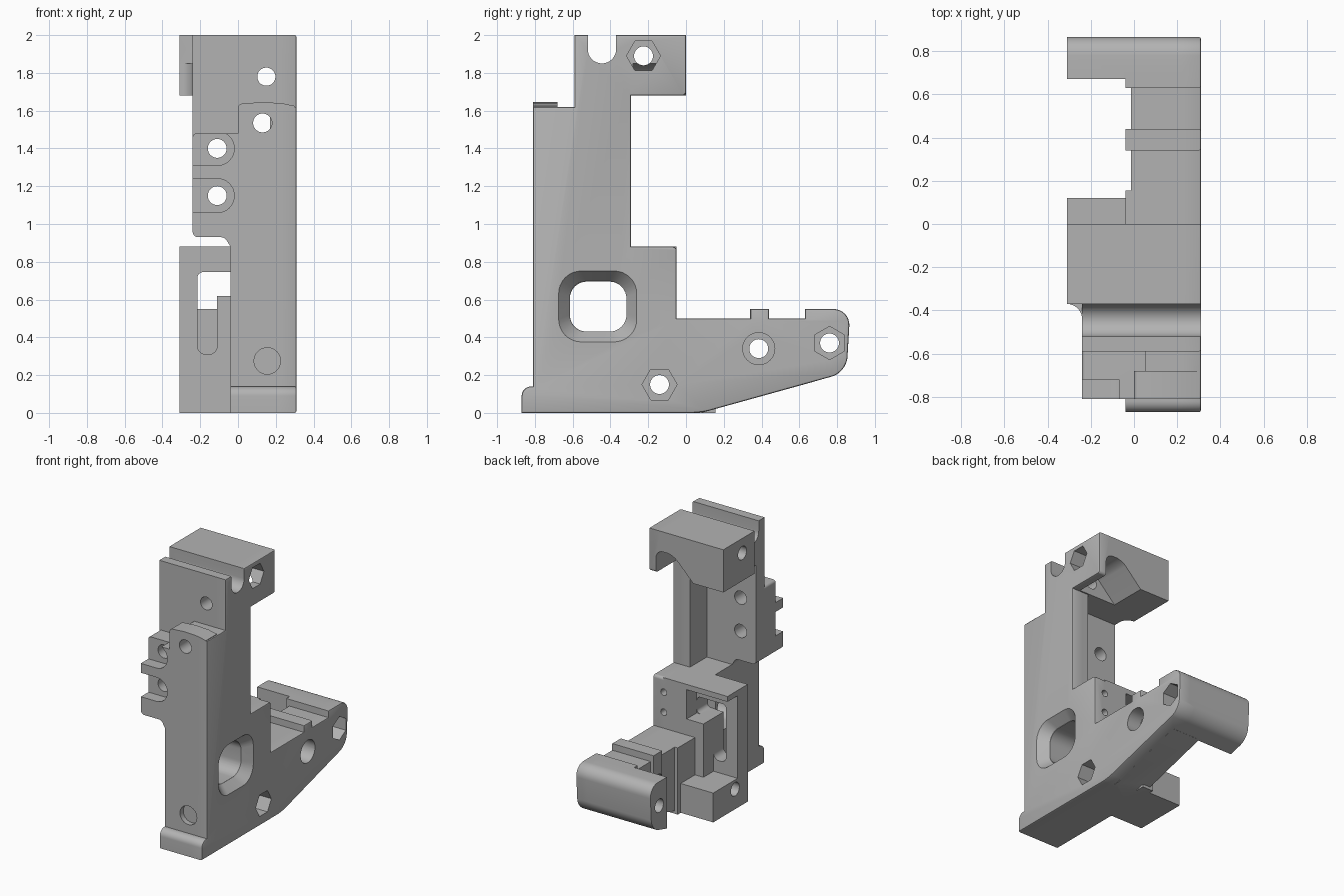
import bpy, bmesh, math

cube = bpy.data.objects.get("Cube")
if cube:
    bpy.data.objects.remove(cube, do_unlink=True)

W = 0.31   # half width; the flat side plate ends here


def rounded(pts):
    """Points are (u, v) or (u, v, r); corners with r become arcs."""
    out = []
    n = len(pts)
    for i, p in enumerate(pts):
        if len(p) == 2:
            out.append(p)
            continue
        x, y, r = p
        ends = []
        for q in (pts[i - 1], pts[(i + 1) % n]):
            d = math.hypot(q[0] - x, q[1] - y)
            ends.append((x + (q[0] - x) * r / d, y + (q[1] - y) * r / d))
        (ax, ay), (bx, by) = ends
        for k in range(9):
            t = k / 8
            wa, wp, wb = (1 - t) ** 2, 1.414 * t * (1 - t), t * t
            s = wa + wp + wb
            out.append(((wa * ax + wp * x + wb * bx) / s, (wa * ay + wp * y + wb * by) / s))
    return out


def ring(u, v, r, n=32, turn=0.0):
    return [(u + r * math.cos(turn + math.tau * k / n), v + r * math.sin(turn + math.tau * k / n))
            for k in range(n)]


def rect(u0, u1, v0, v1, r=None):
    c = [(u0, v0), (u1, v0), (u1, v1), (u0, v1)]
    return [p + (r,) for p in c] if r else c


def prism(name, axis, pts, a, b, taper=1.0, bevel=0.0):
    """Extrude a profile along an axis from a to b; bevel softens the b end."""
    pts = rounded(pts)
    cu = (min(p[0] for p in pts) + max(p[0] for p in pts)) / 2
    cv = (min(p[1] for p in pts) + max(p[1] for p in pts)) / 2
    place = {"x": lambda u, v, t: (t, u, v),
             "y": lambda u, v, t: (u, t, v),
             "z": lambda u, v, t: (u, v, t)}[axis]
    bm = bmesh.new()
    lo = [bm.verts.new(place(u, v, a)) for u, v in pts]
    hi = [bm.verts.new(place(cu + (u - cu) * taper, cv + (v - cv) * taper, b)) for u, v in pts]
    bm.faces.new(lo)
    cap = bm.faces.new(hi)
    for i in range(len(pts)):
        j = (i + 1) % len(pts)
        bm.faces.new((lo[i], lo[j], hi[j], hi[i]))
    bmesh.ops.recalc_face_normals(bm, faces=bm.faces[:])
    if bevel:
        bmesh.ops.bevel(bm, geom=list(cap.edges), offset=bevel, segments=2,
                        profile=0.5, affect="EDGES")
    me = bpy.data.meshes.new(name)
    bm.to_mesh(me)
    bm.free()
    ob = bpy.data.objects.new(name, me)
    bpy.context.collection.objects.link(ob)
    return ob


def box(name, x0, x1, y0, y1, z0, z1):
    return prism(name, "x", rect(y0, y1, z0, z1), x0, x1)


# Side plate carrying the full silhouette
outline = [(-0.87, 0), (0.08, 0, 0.05), (0.85, 0.214, 0.08), (0.87, 0.55, 0.09), (0.63, 0.55),
           (0.63, 0.5), (0.44, 0.5), (0.44, 0.55), (0.34, 0.55), (0.34, 0.5), (-0.05, 0.5),
           (-0.05, 0.88, 0.02), (-0.29, 0.88), (-0.29, 1.68), (0, 1.68, 0.02), (0, 2),
           (-0.59, 2), (-0.59, 1.62), (-0.81, 1.62), (-0.81, 0.14), (-0.87, 0.14, 0.05)]
body = prism("bracket_body", "x", outline, 0.17, W, bevel=0.01)

IN = 0.22  # parts reach this far into the side plate
toe = [(-0.87, 0), (-0.8, 0), (-0.8, 0.14), (-0.87, 0.14, 0.05)]
finger_plate = [(-0.24, 0.93, 0.03), (-0.07, 0.93, 0.02), (-0.04, 0.88), (0.1, 0.88),
                (0.1, 1.48), (-0.24, 1.48, 0.02)]
front_cap = [(0, 1.55), (0.3, 1.55), (0.3, 1.625), (0.23, 1.64), (0.12, 1.645), (0, 1.635, 0.02)]
head_fillet = [(-0.1, -0.3), (-W, -0.3), (-W, -0.37), (-0.24, -0.37, 0.069), (-0.24, -0.46),
               (-0.1, -0.46)]
arm = [(-0.1, 0), (0.08, 0), (0.68, 0.166), (0.68, 0.5), (-0.1, 0.5)]
arm_end = [(0.67, 0.164), (0.85, 0.214, 0.08), (0.87, 0.55, 0.09), (0.67, 0.55)]

parts = [
    box("lower_body", -0.04, IN, -0.81, -0.05, 0, 0.88),
    prism("toe", "x", toe, -0.04, IN),
    box("front_beam", 0, IN, -0.81, -0.68, 0.8, 1.62),
    box("front_beam_neck", 0.05, IN, -0.7, -0.5, 0.8, 1.62),
    prism("finger_plate", "y", finger_plate, -0.81, -0.49),
    prism("front_cap", "y", front_cap, -0.81, -0.68),
    box("upper_plate", -0.24, IN, -0.59, -0.49, 1.4, 2),
    box("beam_back", 0, IN, -0.7, -0.49, 0.8, 1.48),
    box("groove_block", -0.24, IN, -0.55, -0.3, 1.68, 2),
    box("head", -W, IN, -0.37, 0, 1.68, 2),
    prism("head_fillet", "z", head_fillet, 1.68, 1.85),
    box("slot_block", -W, 0, -0.29, -0.05, 0, 0.88),
    box("foot", -W, 0, -0.29, 0.12, 0, 0.22),
    prism("arm", "x", arm, -0.015, IN),
    box("arm_root", -0.04, 0.05, -0.1, 0.155, 0, 0.5),
    box("arm_rib", -0.04, IN, 0.34, 0.44, 0.3, 0.55),
    box("arm_step", -0.04, IN, 0.63, 0.7, 0.19, 0.55),
    prism("arm_end", "x", arm_end, -W, IN),
]

# Cutters: groove, window, pockets and slots
groove = [(-0.52, 2.1), (-0.52, 1.85, 0.075), (-0.37, 1.85, 0.075), (-0.37, 2.1)]
head_pocket = [(0.25, 1.6), (0.25, 1.85, 0.06), (0.11, 1.85, 0.05), (-0.06, 1.68), (-0.06, 1.6)]
cuts = [
    prism("groove_cut", "x", groove, -0.5, 0.5),
    prism("window_cut", "x", rect(-0.615, -0.315, 0.43, 0.695, 0.09), -0.5, 0.5),
    prism("window_chamfer", "x", rect(-0.675, -0.26, 0.375, 0.752, 0.12), W + 0.001, 0.24, taper=0.71),
    prism("head_pocket", "y", head_pocket, -0.28, 0.1),
    box("block_pocket_low", -0.4, -0.11, -0.17, 0.3, 0.22, 0.65),
    box("block_pocket_high", -0.4, 0.03, -0.17, 0.3, 0.62, 0.84),
    prism("slot_cut", "y", rect(-0.215, -0.11, 0.31, 0.745, 0.045), -0.32, 0.1),
    prism("slot_cross_cut", "y", rect(-0.215, 0.03, 0.62, 0.745, 0.03), -0.295, 0.1),
    prism("front_dimple", "y", ring(0.155, 0.275, 0.07), -0.9, -0.77),
    prism("beam_hole", "y", ring(0.13, 1.535, 0.05), -0.9, -0.4),
    prism("plate_hole", "y", ring(0.15, 1.78, 0.048), -0.7, -0.2),
]
# Finger recesses with their through holes
for z in (1.4, 1.15):
    recess = [(-0.4, z - 0.09), (-0.02, z - 0.09, 0.089), (-0.02, z + 0.09, 0.089), (-0.4, z + 0.09)]
    cuts.append(prism("finger_recess", "y", recess, -0.9, -0.72))
    cuts.append(prism("finger_hole", "y", ring(-0.11, z, 0.05), -0.9, -0.4))
# Cross holes with hexagonal or round recesses
for y, z, r, sides, turn in ((-0.225, 1.89, 0.09, 6, 0), (-0.14, 0.15, 0.093, 6, 0),
                             (0.76, 0.37, 0.088, 6, math.pi / 6), (0.385, 0.34, 0.085, 32, 0)):
    cuts.append(prism("cross_hole", "x", ring(y, z, 0.05), -0.5, 0.5))
    cuts.append(prism("nut_recess", "x", ring(y, z, r, sides, turn), 0.2, 0.5))
# Small holes in the rear face of the block
for z in (0.62, 0.77):
    cuts.append(prism("pin_hole", "y", ring(0.22, z, 0.025, 16), -0.2, 0.1))


def combine(tools, operation):
    for tool in tools:
        mod = body.modifiers.new(operation, "BOOLEAN")
        mod.operation = operation
        mod.solver = "EXACT"
        mod.object = tool
        bpy.ops.object.modifier_apply(modifier=mod.name)
        bpy.data.objects.remove(tool, do_unlink=True)


bpy.ops.object.select_all(action="DESELECT")
bpy.context.view_layer.objects.active = body
body.select_set(True)
combine(parts, "UNION")
combine(cuts, "DIFFERENCE")

# Single plain grey
grey = bpy.data.materials.new("plain_grey")
grey.use_nodes = True
colour = (0.45, 0.45, 0.45, 1)
grey.diffuse_color = colour
grey.node_tree.nodes["Principled BSDF"].inputs["Base Color"].default_value = colour
body.data.materials.clear()
body.data.materials.append(grey)
bpy.ops.object.shade_smooth_by_angle(angle=math.radians(30))
